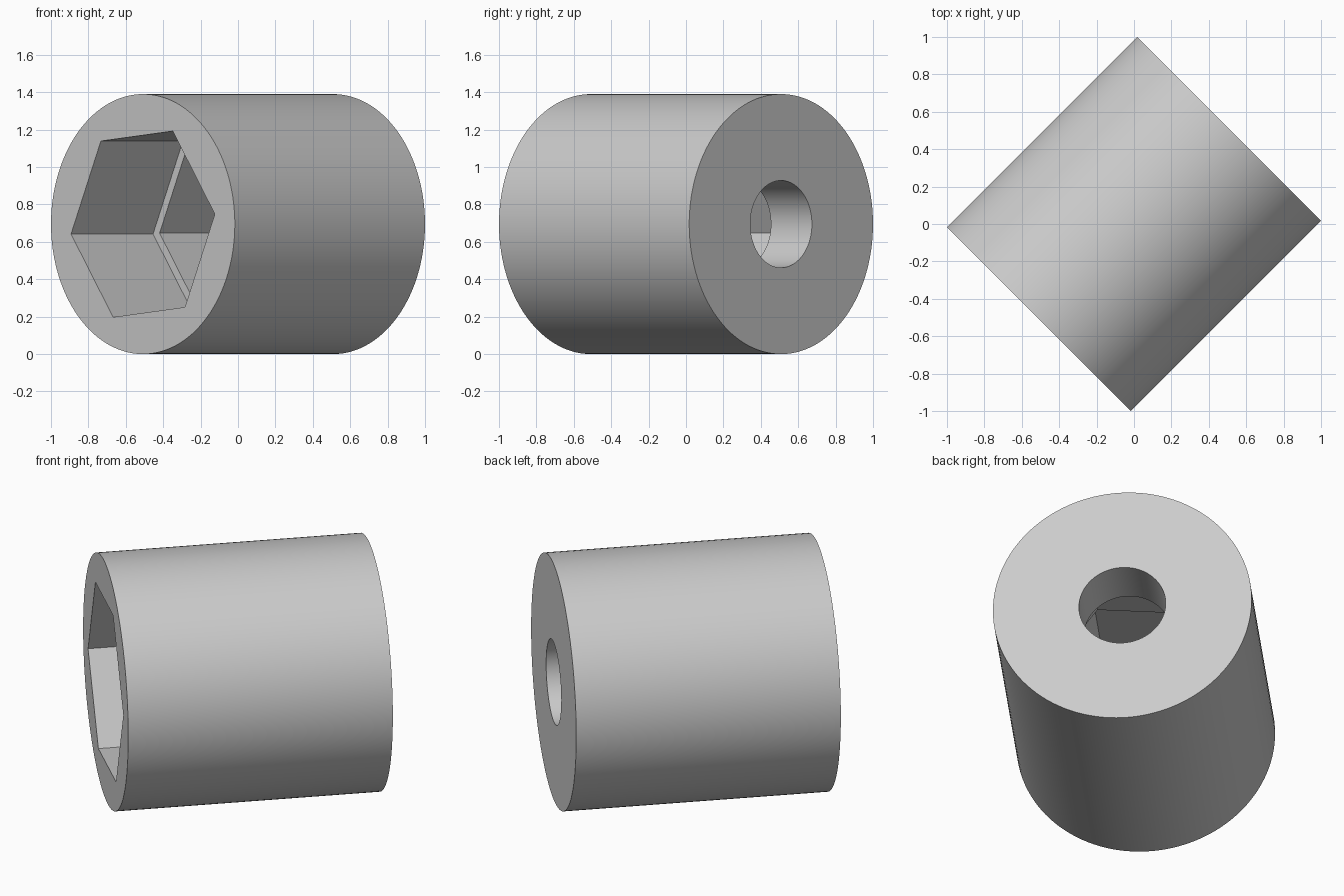
import bpy, bmesh, math
from mathutils import Vector

cube = bpy.data.objects.get("Cube")
if cube:
    bpy.data.objects.remove(cube, do_unlink=True)

# Sleeve dimensions
RADIUS = 0.695
HALF = 0.719
SEGMENTS = 120
TURN = math.radians(5.6)
AXIS = Vector((1, 1, 0)).normalized()
ACROSS = Vector((1, -1, 0)).normalized()
UP = Vector((0, 0, 1))

STEP = -HALF + 0.62      # ledge between the two hex sockets
FLOOR = HALF - 0.31      # socket floor, where the round bore starts


def ring(bm, along, radius, hexagon):
    """One loop of points around the axis, round or hexagonal."""
    points = []
    for i in range(SEGMENTS):
        a = math.tau * i / SEGMENTS
        r = radius
        if hexagon:
            sector = math.pi / 3
            r *= math.cos(sector / 2) / math.cos(a % sector - sector / 2)
        a += TURN
        points.append(bm.verts.new(AXIS * along + ACROSS * (r * math.cos(a))
                                   + UP * (RADIUS + r * math.sin(a))))
    return points


# Closed section: outer wall, socket, ledge, inner socket, bore
section = [
    (HALF, RADIUS, False),
    (-HALF, RADIUS, False),
    (-HALF, 0.546, True),
    (STEP, 0.546, True),
    (STEP, 0.496, True),
    (FLOOR, 0.496, True),
    (FLOOR, 0.233, False),
    (HALF, 0.233, False),
]
bm = bmesh.new()
rings = [ring(bm, *s) for s in section]
for k, near in enumerate(rings):
    far = rings[(k + 1) % len(rings)]
    for i in range(SEGMENTS):
        j = (i + 1) % SEGMENTS
        bm.faces.new((near[i], near[j], far[j], far[i]))
bmesh.ops.recalc_face_normals(bm, faces=bm.faces)

mesh = bpy.data.meshes.new("socket_sleeve")
bm.to_mesh(mesh)
bm.free()
sleeve = bpy.data.objects.new("socket_sleeve", mesh)
bpy.context.collection.objects.link(sleeve)

# Plain grey material
grey = bpy.data.materials.new("light_grey")
grey.use_nodes = True
colour = (0.6, 0.6, 0.6, 1)
grey.diffuse_color = colour
grey.node_tree.nodes["Principled BSDF"].inputs["Base Color"].default_value = colour
mesh.materials.append(grey)

# Smooth round walls, keep the rims and hex corners crisp
bpy.ops.object.select_all(action="DESELECT")
sleeve.select_set(True)
bpy.context.view_layer.objects.active = sleeve
bpy.ops.object.shade_smooth_by_angle(angle=math.radians(30))
